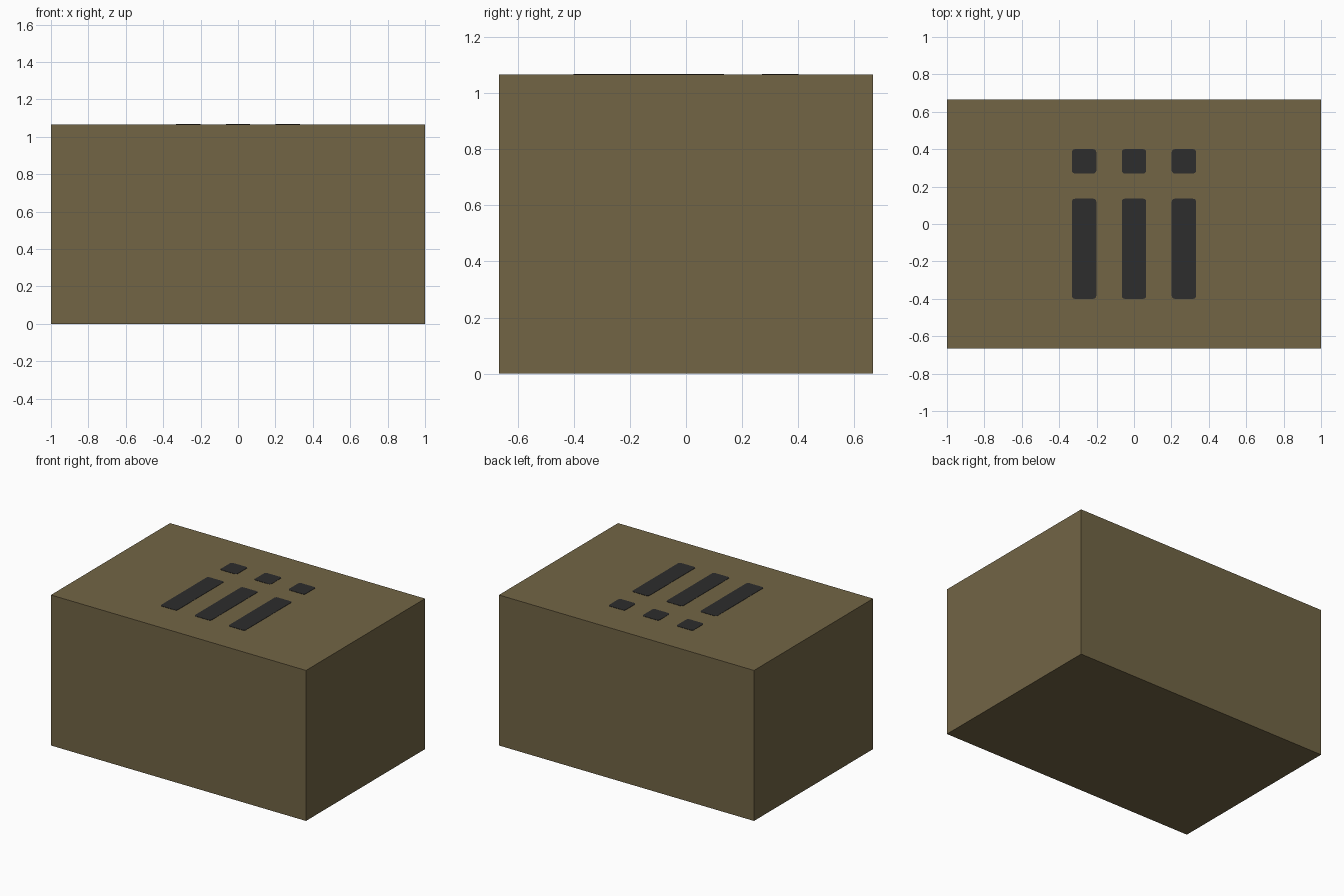
import bpy, bmesh

if "Cube" in bpy.data.objects:
    bpy.data.objects.remove(bpy.data.objects["Cube"])

def material(name, rgb):
    m = bpy.data.materials.new(name)
    m.diffuse_color = (*rgb, 1)
    m.use_nodes = True
    m.node_tree.nodes["Principled BSDF"].inputs["Base Color"].default_value = m.diffuse_color
    return m

brown = material("dull brown", (0.168, 0.130, 0.0595))
dark = material("dark grey", (0.026, 0.026, 0.026))

def block(name, x, y, z, mat, corner=0.0):
    """Box from (min, max) ranges, with optional rounded upright edges."""
    bm = bmesh.new()
    bmesh.ops.create_cube(bm, size=1)
    for v in bm.verts:
        v.co = [r[0] if c < 0 else r[1] for c, r in zip(v.co, (x, y, z))]
    if corner:
        upright = [e for e in bm.edges
                   if abs(e.verts[0].co.z - e.verts[1].co.z) > 1e-5]
        bmesh.ops.bevel(bm, geom=upright, offset=corner, segments=3,
                        profile=0.5, affect='EDGES')
    bmesh.ops.recalc_face_normals(bm, faces=bm.faces)
    mesh = bpy.data.meshes.new(name)
    bm.to_mesh(mesh)
    bm.free()
    mesh.materials.append(mat)
    ob = bpy.data.objects.new(name, mesh)
    bpy.context.collection.objects.link(ob)
    return ob

# Plain crate body
H = 1.0667
block("box_body", (-1, 1), (-0.6667, 0.6667), (0, H), brown)

# Three painted marks on the top: a long bar with a square behind it
for i, cx in enumerate((-0.2667, 0, 0.2667), 1):
    xs = (cx - 0.065, cx + 0.065)
    zs = (H - 0.002, H + 0.002)
    block(f"top_bar_{i}", xs, (-0.40, 0.135), zs, dark, 0.015)
    block(f"top_square_{i}", xs, (0.27, 0.40), zs, dark, 0.015)
